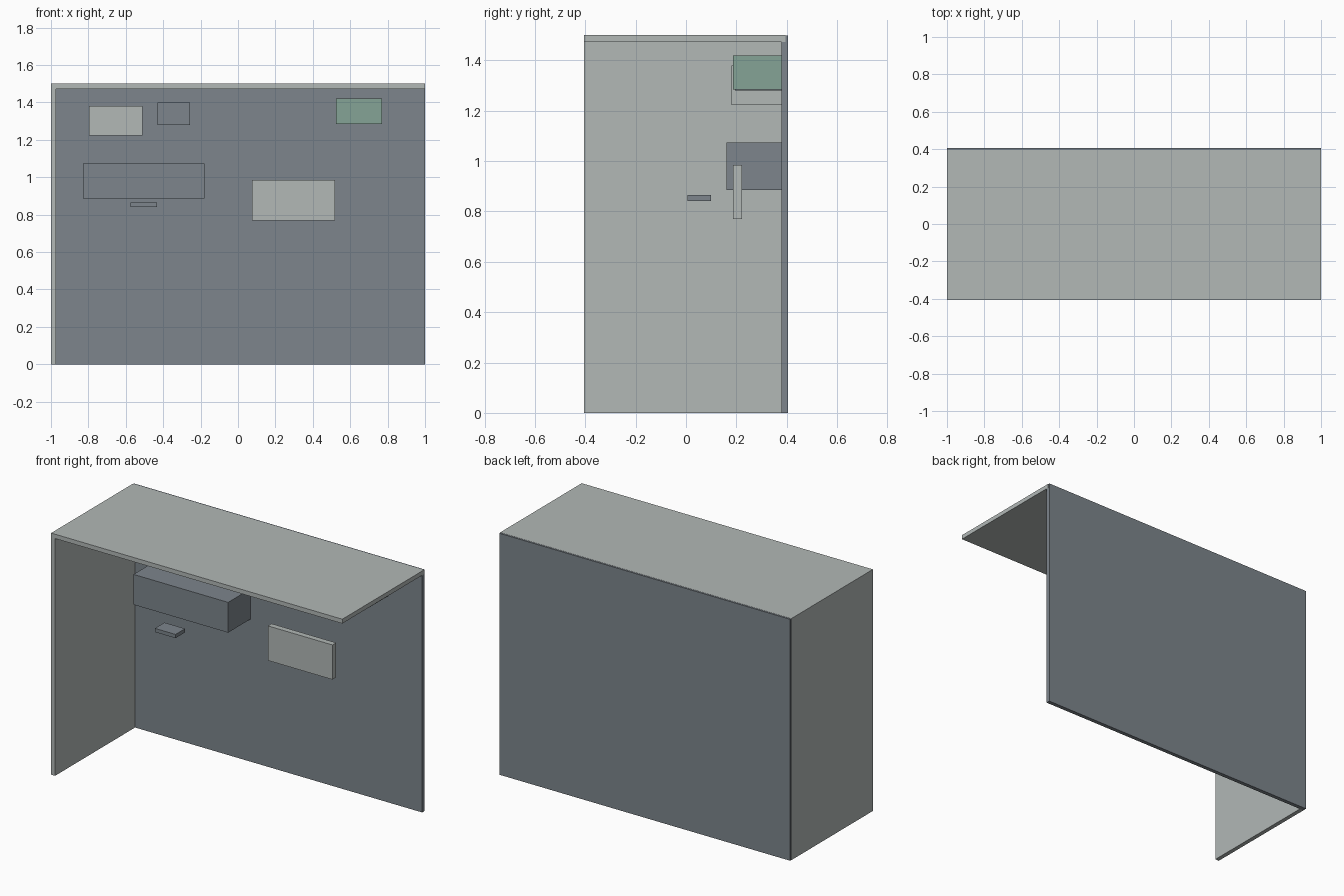
import bpy

if "Cube" in bpy.data.objects:
    bpy.data.objects.remove(bpy.data.objects["Cube"])


def material(name, rgb):
    m = bpy.data.materials.new(name)
    m.diffuse_color = (*rgb, 1)
    m.use_nodes = True
    m.node_tree.nodes["Principled BSDF"].inputs["Base Color"].default_value = m.diffuse_color
    return m


LIGHT = material("light_grey", (0.445, 0.479, 0.468))
SLATE = material("slate_grey", (0.205, 0.235, 0.262))
GREEN = material("soft_green", (0.235, 0.366, 0.305))


def box(name, x, y, z, mat):
    """Box spanning the given (min, max) ranges."""
    bpy.ops.mesh.primitive_cube_add(size=1)
    ob = bpy.context.object
    ob.name = name
    ob.location = [(a + b) / 2 for a, b in (x, y, z)]
    ob.scale = [b - a for a, b in (x, y, z)]
    bpy.ops.object.transform_apply(location=True, rotation=False, scale=True)
    ob.data.materials.append(mat)
    return ob


# Room shell: panels overlap slightly at the corners
box("back_wall", (-0.999, 0.999), (0.38, 0.405), (0, 1.499), SLATE)
box("side_wall", (-1, -0.973), (-0.405, 0.395), (0, 1.48), LIGHT)
box("ceiling", (-1, 1), (-0.405, 0.395), (1.473, 1.5), LIGHT)

# Units mounted on the back wall
box("long_wall_cabinet", (-0.83, -0.18), (0.16, 0.385), (0.885, 1.073), SLATE)
box("upper_left_box", (-0.797, -0.51), (0.18, 0.385), (1.222, 1.38), LIGHT)
box("upper_small_box", (-0.43, -0.257), (0.195, 0.385), (1.28, 1.40), SLATE)
box("upper_right_box", (0.523, 0.77), (0.187, 0.385), (1.285, 1.42), GREEN)

# Free panels in front of the wall
box("screen", (0.075, 0.518), (0.187, 0.223), (0.77, 0.985), LIGHT)
box("small_tray", (-0.575, -0.433), (0.006, 0.10), (0.842, 0.865), SLATE)
